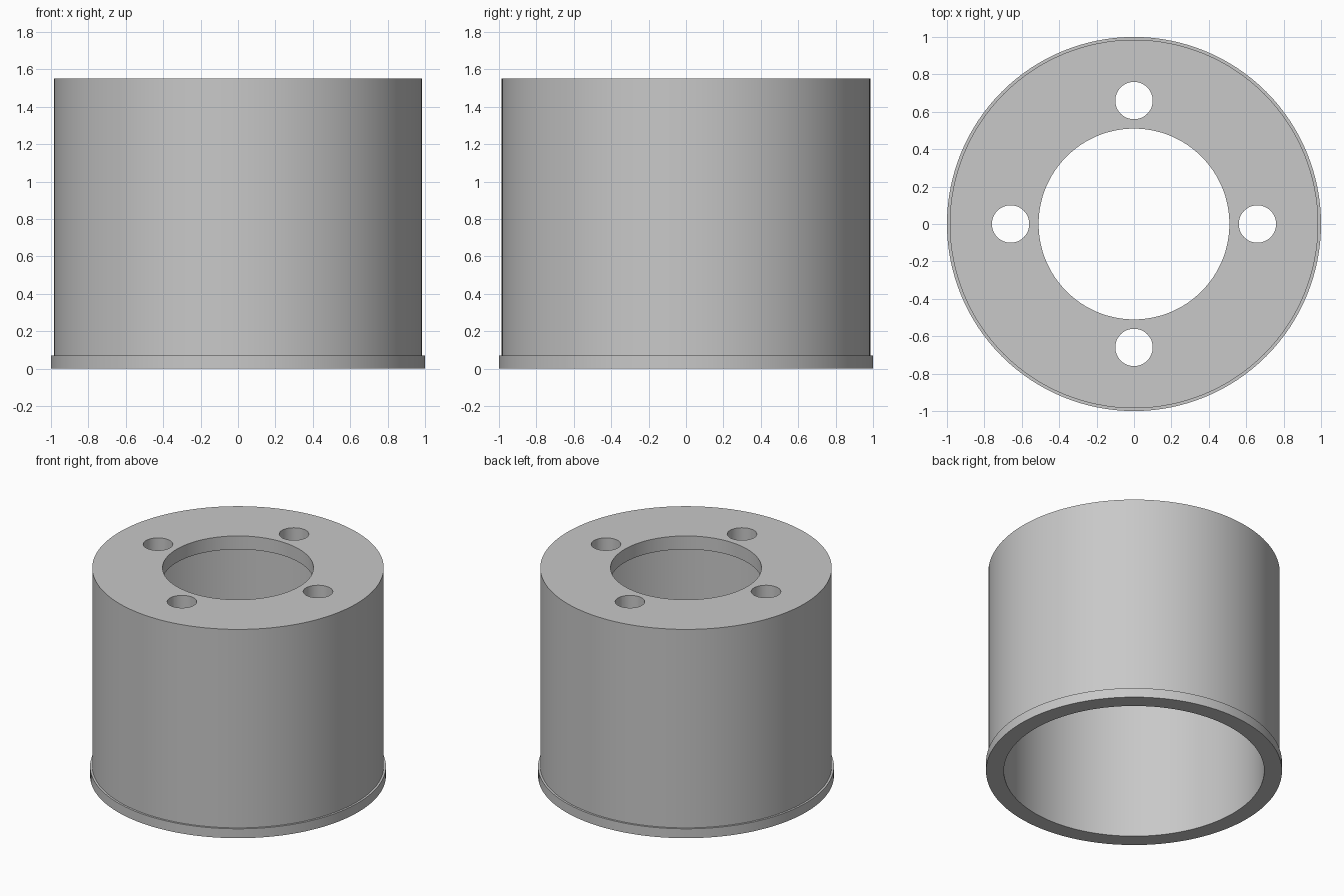
import bpy, bmesh, math

cube = bpy.data.objects.get("Cube")
if cube:
    bpy.data.objects.remove(cube, do_unlink=True)

SEGMENTS = 128
HEIGHT = 1.55
HOLE_RING = 0.66

grey = bpy.data.materials.new("plain grey")
grey.use_nodes = True
colour = (0.58, 0.58, 0.58, 1)
grey.diffuse_color = colour
grey.node_tree.nodes["Principled BSDF"].inputs["Base Color"].default_value = colour


def lathe(name, profile):
    """Revolve a closed (radius, height) profile around the z axis."""
    bm = bmesh.new()
    verts = [bm.verts.new((r, 0, z)) for r, z in profile]
    edges = [bm.edges.new((verts[i - 1], verts[i])) for i in range(len(verts))]
    bmesh.ops.spin(bm, geom=verts + edges, cent=(0, 0, 0), axis=(0, 0, 1),
                   angle=math.tau, steps=SEGMENTS, use_merge=True)
    bmesh.ops.remove_doubles(bm, verts=bm.verts, dist=1e-5)
    bmesh.ops.recalc_face_normals(bm, faces=bm.faces)
    mesh = bpy.data.meshes.new(name)
    bm.to_mesh(mesh)
    bm.free()
    obj = bpy.data.objects.new(name, mesh)
    bpy.context.collection.objects.link(obj)
    mesh.materials.append(grey)
    return obj


# Hollow cup with a bottom rim and a pierced top plate
housing = lathe("cup_housing", [
    (0.88, 0), (1, 0), (1, 0.07), (0.985, 0.07), (0.985, HEIGHT),
    (0.51, HEIGHT), (0.51, HEIGHT - 0.1), (0.88, HEIGHT - 0.1)])

# Four bolt holes through the top plate
bm = bmesh.new()
for i in range(4):
    a = i * math.pi / 2
    made = bmesh.ops.create_cone(bm, cap_ends=True, segments=48,
                                 radius1=0.1, radius2=0.1, depth=0.4)
    bmesh.ops.translate(bm, verts=made["verts"], vec=(
        HOLE_RING * math.cos(a), HOLE_RING * math.sin(a), HEIGHT - 0.05))
mesh = bpy.data.meshes.new("bolt_hole_cutter")
bm.to_mesh(mesh)
bm.free()
mesh.materials.append(grey)
cutter = bpy.data.objects.new("bolt_hole_cutter", mesh)
bpy.context.collection.objects.link(cutter)
cutter.hide_render = True

cut = housing.modifiers.new("bolt_holes", "BOOLEAN")
cut.operation = "DIFFERENCE"
cut.solver = "EXACT"
cut.object = cutter

# Apply the cut, drop the cutter, and smooth the round walls
bpy.ops.object.select_all(action="DESELECT")
housing.select_set(True)
bpy.context.view_layer.objects.active = housing
bpy.ops.object.modifier_apply(modifier=cut.name)
bpy.data.objects.remove(cutter, do_unlink=True)
bpy.ops.object.shade_smooth_by_angle(angle=math.radians(30))
